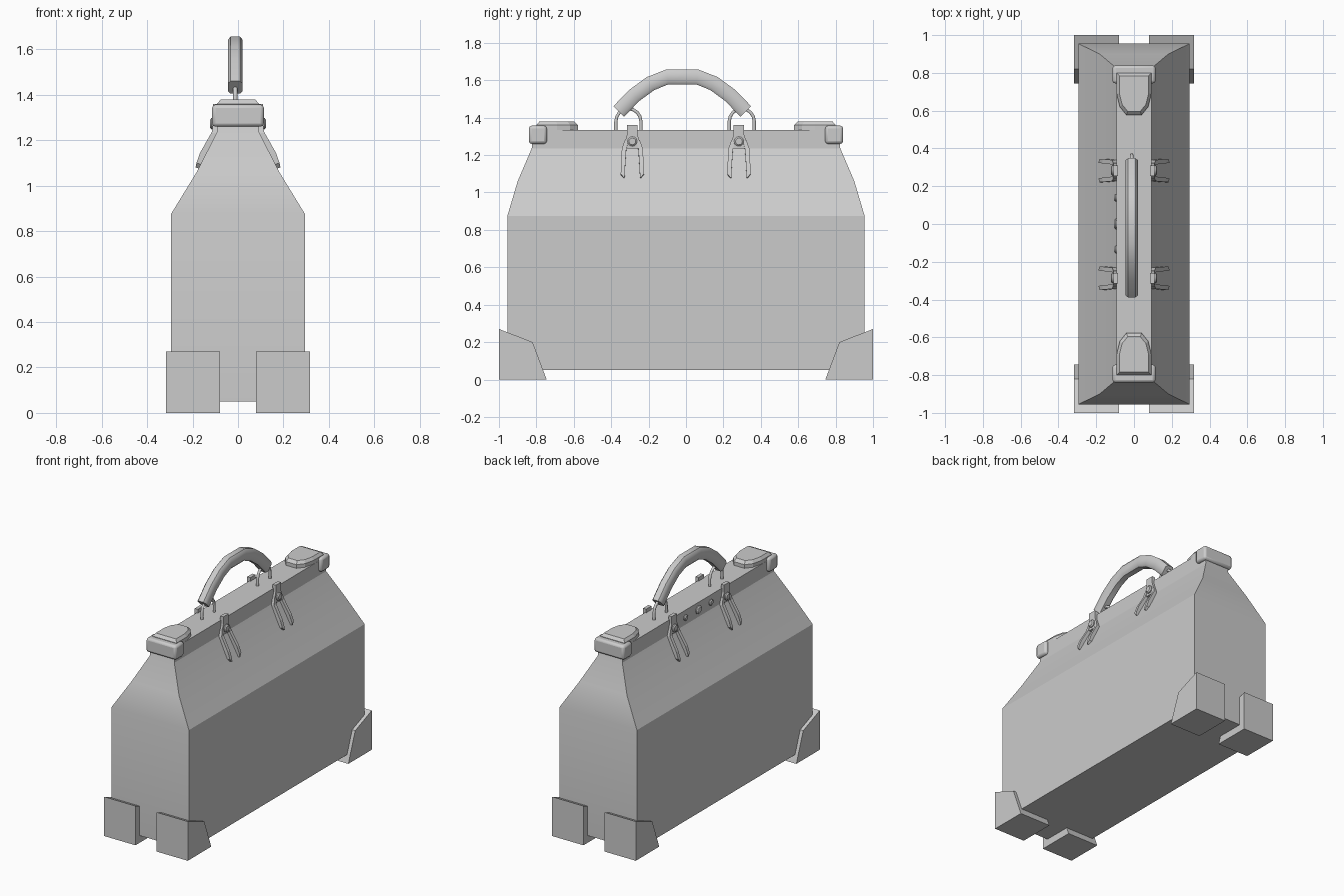
import bpy, bmesh, math
from mathutils import Vector

if "Cube" in bpy.data.objects:
    bpy.data.objects.remove(bpy.data.objects["Cube"])


def loft(name, rings, smooth=None, bevel=0):
    """Skin a list of equal-length point rings and cap both ends."""
    bm = bmesh.new()
    vs = [[bm.verts.new(p) for p in r] for r in rings]
    n = len(vs[0])
    for a, b in zip(vs, vs[1:]):
        for i in range(n):
            j = (i + 1) % n
            bm.faces.new((a[i], a[j], b[j], b[i]))
    bm.faces.new(vs[0])
    bm.faces.new(vs[-1])
    bmesh.ops.recalc_face_normals(bm, faces=bm.faces)
    me = bpy.data.meshes.new(name)
    bm.to_mesh(me)
    bm.free()
    ob = bpy.data.objects.new(name, me)
    bpy.context.collection.objects.link(ob)
    if bevel:
        m = ob.modifiers.new("bevel", 'BEVEL')
        m.width, m.segments = bevel, 2
    if smooth:
        bpy.ops.object.select_all(action='DESELECT')
        ob.select_set(True)
        bpy.context.view_layer.objects.active = ob
        bpy.ops.object.shade_smooth_by_angle(angle=math.radians(smooth))
    return ob


def rect(hx, hy, z, cy=0):
    return [(-hx, cy - hy, z), (hx, cy - hy, z), (hx, cy + hy, z), (-hx, cy + hy, z)]


def sweep(name, path, section, cx, smooth):
    """Sweep an (x, normal) section along a path of (y, z) points."""
    rings = []
    for i, p in enumerate(path):
        a, b = path[max(i - 1, 0)], path[min(i + 1, len(path) - 1)]
        t = (Vector(b) - Vector(a)).normalized()
        rings.append([(cx + u, p[0] - t.y * v, p[1] + t.x * v) for u, v in section])
    return loft(name, rings, smooth)


def disc(name, x0, x1, y, z, r, n=12):
    """Stud whose axis runs along x, with a slightly domed outer face."""
    def ring(x, k):
        return [(x, y + r * k * math.cos(2 * math.pi * i / n),
                 z + r * k * math.sin(2 * math.pi * i / n)) for i in range(n)]
    return loft(name, [ring(x0, 1), ring(x0 + (x1 - x0) * .7, 1), ring(x1, .7)], 35)


# Bag body with tapered shoulders and upright top frame
loft("bag_body", [rect(*r) for r in (
    (.295, .955, .05), (.295, .955, .875), (.182, .90, 1.06),
    (.093, .825, 1.235), (.093, .815, 1.335))], 25)

# Bottom corner guards
foot = [(1, 0), (1, .27), (.82, .20), (.745, 0)]
for sx in (-1, 1):
    for sy in (-1, 1):
        loft("corner_guard", [[(sx * x, sy * y, z) for y, z in foot] for x in (.08, .318)])

# Frame end clamps with tapered top plates
plate = [(-.092, .80), (-.092, .69), (-.075, .62), (-.04, .577),
         (.04, .577), (.075, .62), (.092, .69), (.092, .80)]
for sy in (-1, 1):
    loft("end_clamp", [rect(.114, .048, z, sy * .792) for z in (1.26, 1.357)], 35, .015)

    def plate_ring(z, k):
        return [(x * k, sy * (.70 + (y - .70) * k), z) for x, y in plate]
    loft("end_plate", [plate_ring(1.325, 1), plate_ring(1.36, 1), plate_ring(1.379, .84)])

# Arched handle grip
half = [(.34, 1.433), (.255, 1.52), (.17, 1.582), (.08, 1.618)]
arch = [(-.02 - y, z) for y, z in half] + [(-.02 + y, z) for y, z in reversed(half)]
grip = [(-.032, -.025), (-.02, -.04), (.02, -.04), (.032, -.025),
        (.032, .025), (.02, .04), (-.02, .04), (-.032, .025)]
sweep("handle_grip", arch, grip, -.012, 40)

# Wire loops holding the handle
wire = [(.01 * math.cos(a * math.pi / 3), .01 * math.sin(a * math.pi / 3)) for a in range(6)]
for cy in (-.308, .298):
    loop = [(cy - .067, 1.32)]
    loop += [(cy - .067 * math.cos(a * math.pi / 8), 1.38 + .068 * math.sin(a * math.pi / 8))
             for a in range(9)]
    loop.append((cy + .067, 1.32))
    sweep("handle_loop", loop, wire, -.012, 70)

# Forked clasps on both sides of the frame
tab = [(-.028, 1.36), (-.028, 1.31), (-.04, 1.27), (-.035, 1.235),
       (.035, 1.235), (.04, 1.27), (.028, 1.31), (.028, 1.36)]
prong = [(.108, 1.28, .020, .040), (.116, 1.235, .032, .056),
         (.167, 1.145, .038, .061), (.183, 1.10, .040, .062), (.187, 1.08, .041, .046)]
for sx in (-1, 1):
    for cy in (-.287, .283):
        loft("clasp_tab", [[(sx * x, cy + y, z) for y, z in tab] for x in (.085, .109)])
        disc("clasp_rivet", sx * .10, sx * .123, cy, 1.273, .026)
        for s in (-1, 1):
            loft("clasp_prong", [[(sx * x, cy + s * a, z), (sx * x, cy + s * b, z),
                                  (sx * (x - .03), cy + s * b, z - .008),
                                  (sx * (x - .03), cy + s * a, z - .008)]
                                 for x, z, a, b in prong])

# Lock studs on the left side
for y, r in ((-.135, .02), (.0, .028), (.14, .02)):
    disc("lock_stud", -.085, -.105, y, 1.285, r)
